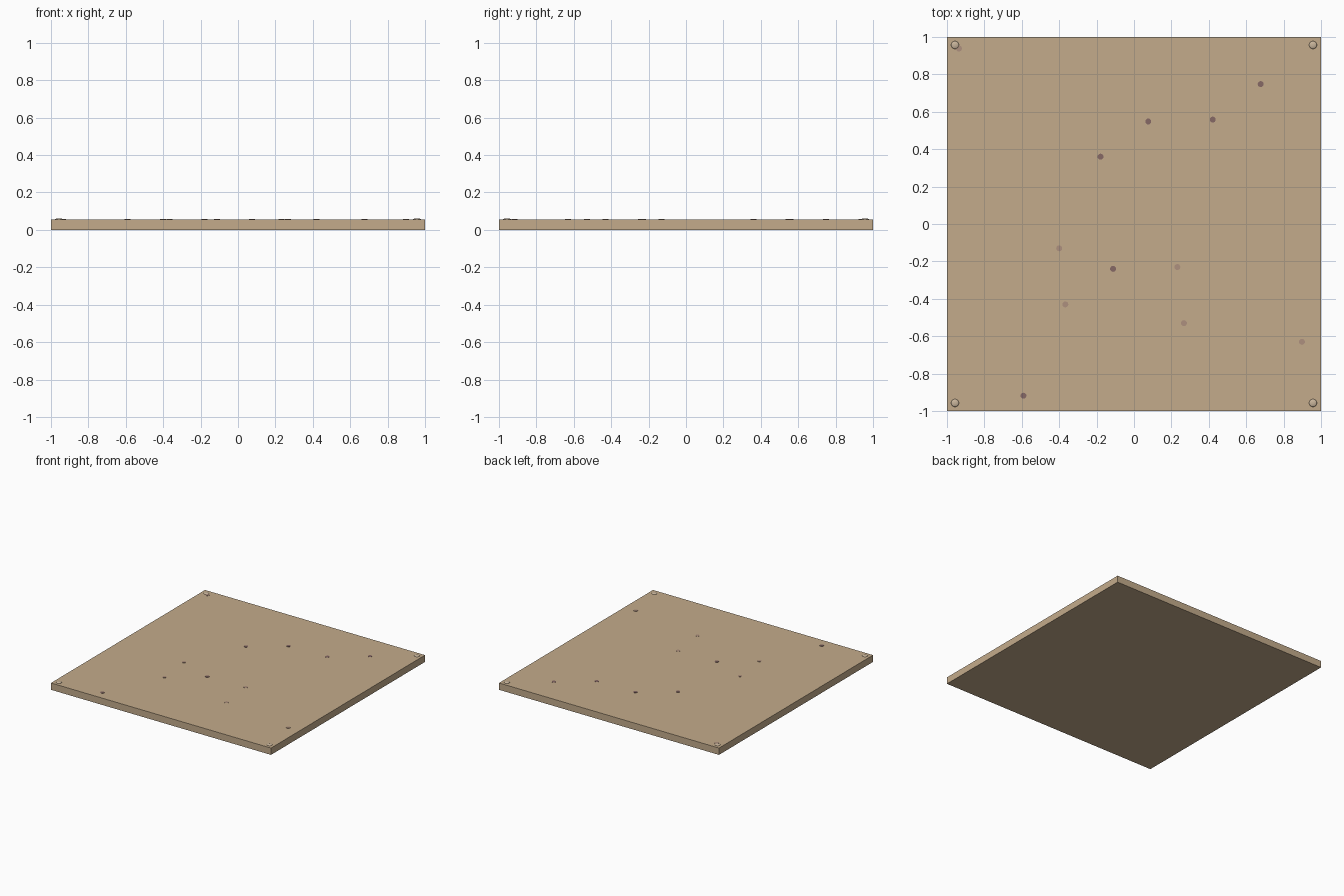
import bpy, bmesh
from math import cos, sin, pi

if "Cube" in bpy.data.objects:
    bpy.data.objects.remove(bpy.data.objects["Cube"])

TOP = 0.056


def material(name, rgb):
    m = bpy.data.materials.new(name)
    m.diffuse_color = (*rgb, 1)
    m.use_nodes = True
    m.node_tree.nodes["Principled BSDF"].inputs["Base Color"].default_value = m.diffuse_color
    return m


def add_object(name, bm, mat):
    bmesh.ops.recalc_face_normals(bm, faces=bm.faces)
    me = bpy.data.meshes.new(name)
    bm.to_mesh(me)
    bm.free()
    me.materials.append(mat)
    ob = bpy.data.objects.new(name, me)
    bpy.context.collection.objects.link(ob)
    return ob


def turned(name, x, y, profile, mat, sides=16, smooth=False):
    """Stack of rings given as (radius, z), closed with flat caps."""
    bm = bmesh.new()
    rings = [[bm.verts.new((x + r * cos(2 * pi * i / sides),
                            y + r * sin(2 * pi * i / sides), z))
              for i in range(sides)] for r, z in profile]
    for a, b in zip(rings, rings[1:]):
        for i in range(sides):
            j = (i + 1) % sides
            bm.faces.new((a[i], a[j], b[j], b[i])).smooth = smooth
    bm.faces.new(rings[0][::-1])
    bm.faces.new(rings[-1])
    return add_object(name, bm, mat)


wood = material("board_tan", (0.55, 0.41, 0.26))
pin = material("pin_tan", (0.58, 0.46, 0.33))
dark = material("dark_spot", (0.24, 0.14, 0.13))
light = material("light_spot", (0.42, 0.28, 0.21))

# Board
bm = bmesh.new()
bmesh.ops.create_cube(bm, size=1)
for v in bm.verts:
    v.co = (v.co.x * 2, v.co.y * 2, (v.co.z + 0.5) * TOP)
add_object("board", bm, wood)

# Domed pins in the corners
dome = [(0.021, TOP - 0.004)] + [
    (0.021 * cos(a * pi / 180), TOP + 0.006 * sin(a * pi / 180))
    for a in (0, 25, 50, 75)]
for sx in (-1, 1):
    for sy in (-1, 1):
        turned("corner_pin", sx * 0.957, sy * 0.957, dome, pin, smooth=True)

# Thin round spots lying on the surface
disc = [(0.016, TOP - 0.002), (0.016, TOP + 0.002)]
for x, y in [(0.677, 0.748), (0.076, 0.548), (0.421, 0.558),
             (-0.179, 0.36), (-0.112, -0.24), (-0.591, -0.918)]:
    turned("dark_spot", x, y, disc, dark)
for x, y in [(-0.40, -0.13), (0.232, -0.23), (-0.367, -0.43),
             (0.267, -0.53), (0.898, -0.63), (-0.936, 0.938)]:
    turned("light_spot", x, y, disc, light)
